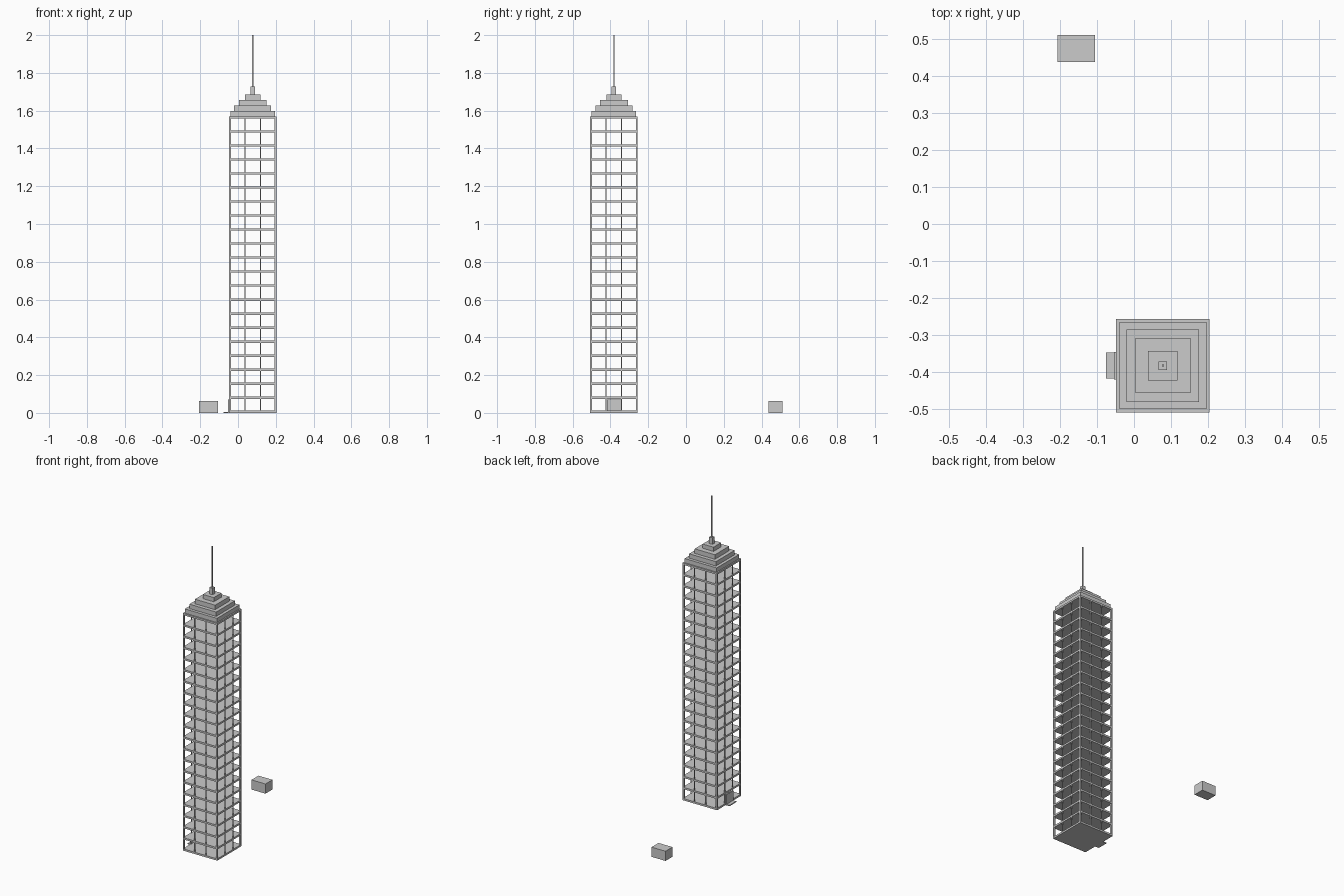
import bpy, bmesh

if "Cube" in bpy.data.objects:
    bpy.data.objects.remove(bpy.data.objects["Cube"])

CX, CY = 0.078, -0.382      # tower centre
HALF = 0.126                # tower half width
FLOORS, STEP = 21, 0.0742   # storeys and storey height
SLAB = 0.012


def add_boxes(name, boxes):
    """One object from boxes given as (x0, x1, y0, y1, z0, z1)."""
    bm = bmesh.new()
    for x0, x1, y0, y1, z0, z1 in boxes:
        verts = bmesh.ops.create_cube(bm, size=1)["verts"]
        for v in verts:
            v.co.x = x1 if v.co.x > 0 else x0
            v.co.y = y1 if v.co.y > 0 else y0
            v.co.z = z1 if v.co.z > 0 else z0
    mesh = bpy.data.meshes.new(name)
    bm.to_mesh(mesh)
    bm.free()
    obj = bpy.data.objects.new(name, mesh)
    bpy.context.collection.objects.link(obj)
    return obj


def block(x, y, hx, hy, z0, z1):
    return (CX + x - hx, CX + x + hx, CY + y - hy, CY + y + hy, z0, z1)


# Open floor slabs
add_boxes("floor_slabs", [block(0, 0, HALF, HALF, i * STEP, i * STEP + SLAB)
                          for i in range(FLOORS + 1)])
TOP = FLOORS * STEP + SLAB

# Corner columns
c = HALF - 0.005
add_boxes("corner_columns", [block(sx * c, sy * c, 0.005, 0.005, 0, TOP - 0.002)
                             for sx in (-1, 1) for sy in (-1, 1)])

# Slim facade posts at the third points of each face
p, m = 0.0025, HALF - 0.003
posts = []
for side in (-1, 1):
    for t in (-0.041, 0.041):
        posts.append(block(t, side * m, p, p, 0, TOP - 0.002))
        posts.append(block(side * m, t, p, p, 0, TOP - 0.002))
add_boxes("facade_posts", posts)

# Stepped crown
z = TOP
for i, (half, top) in enumerate([(0.1175, 1.598), (0.098, 1.627), (0.074, 1.657),
                                 (0.040, 1.685), (0.0115, 1.728)]):
    add_boxes(f"crown_tier_{i + 1}", [block(0, 0, half, half, z, top)])
    z = top

# Antenna mast
add_boxes("antenna", [block(0, 0, 0.003, 0.003, z, 2.0)])

# Entrance on the left side
left = CX - HALF
add_boxes("door", [(left - 0.006, left + 0.002, CY - 0.037, CY + 0.037, 0, 0.07)])
add_boxes("door_step", [(left - 0.028, left, CY - 0.035, CY + 0.035, 0, 0.006)])

# Separate small outbuilding
add_boxes("outbuilding", [(-0.207, -0.105, 0.437, 0.51, 0, 0.064)])
